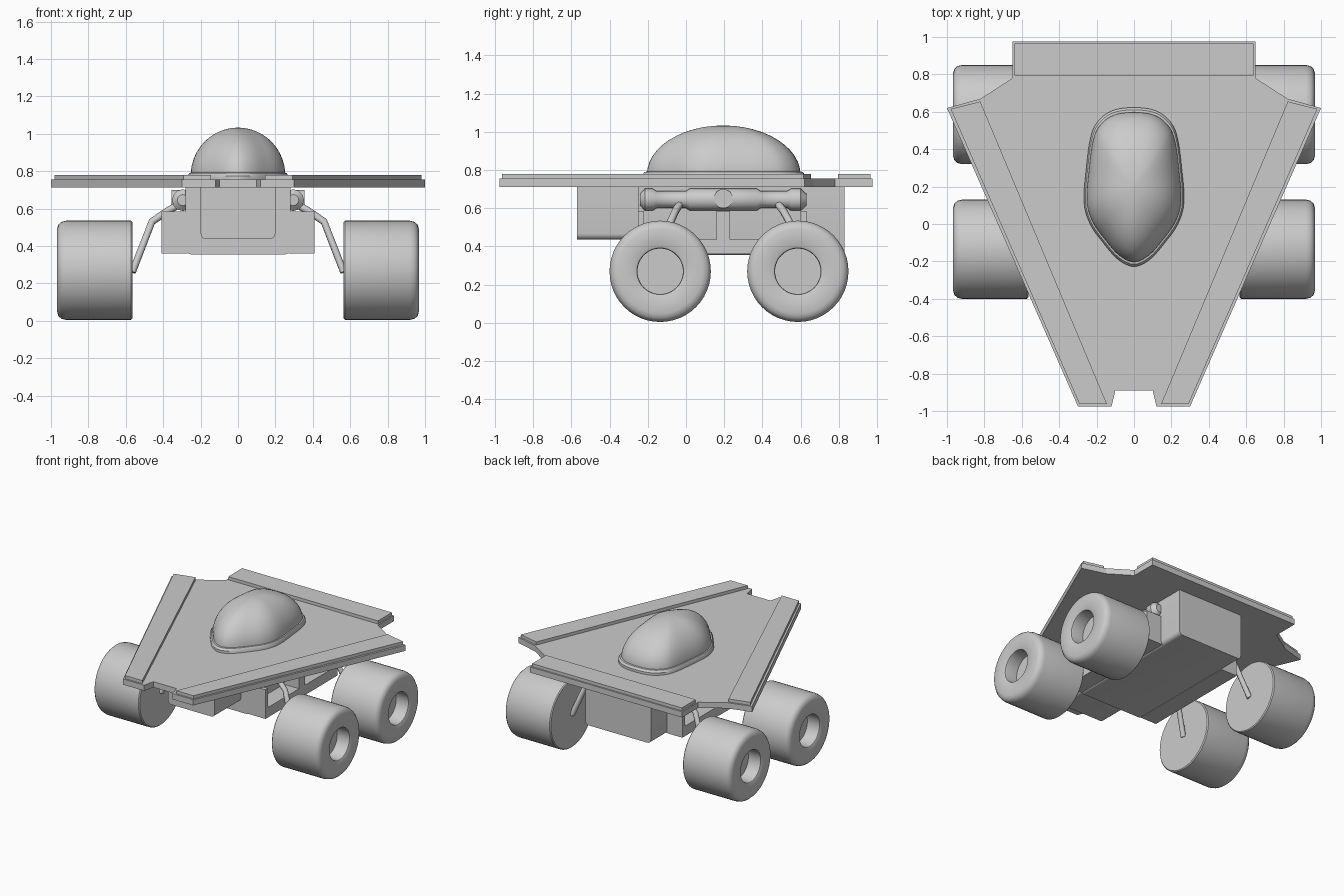
import bpy, bmesh, math
from mathutils import Vector

if "Cube" in bpy.data.objects:
    bpy.data.objects.remove(bpy.data.objects["Cube"])


def finish(name, bm, smooth=None, bevel=0):
    bmesh.ops.recalc_face_normals(bm, faces=bm.faces)
    me = bpy.data.meshes.new(name)
    bm.to_mesh(me)
    bm.free()
    ob = bpy.data.objects.new(name, me)
    bpy.context.collection.objects.link(ob)
    if bevel:
        m = ob.modifiers.new("bevel", "BEVEL")
        m.width, m.segments = bevel, 2
    if smooth:
        bpy.ops.object.select_all(action="DESELECT")
        ob.select_set(True)
        bpy.context.view_layer.objects.active = ob
        bpy.ops.object.shade_smooth_by_angle(angle=math.radians(smooth))
    return ob


def loft(name, rings, smooth=None, caps=True):
    bm = bmesh.new()
    vs = [[bm.verts.new(p) for p in r] for r in rings]
    n = len(vs[0])
    for a, b in zip(vs, vs[1:]):
        for i in range(n):
            j = (i + 1) % n
            bm.faces.new((a[i], a[j], b[j], b[i]))
    if caps:
        bm.faces.new(vs[0])
        bm.faces.new(vs[-1])
    return finish(name, bm, smooth)


def plate(name, pts, z0, z1):
    return loft(name, [[(x, y, z) for x, y in pts] for z in (z0, z1)])


def box(name, x, y, z, bevel=0):
    pts = [(x[0], y[0]), (x[1], y[0]), (x[1], y[1]), (x[0], y[1])]
    return plate(name, pts, *z)


def hull(name, w, y0, y1, z0, z1, r=0.03):
    # box with rounded lower long edges
    arc = [(w - r + r * math.sin(a), z0 + r - r * math.cos(a))
           for a in (math.radians(t) for t in (0, 22.5, 45, 67.5, 90))]
    half = arc + [(w, z1)]
    prof = half + [(-x, z) for x, z in reversed(half)]
    return loft(name, [[(x, y, z) for x, z in prof] for y in (y0, y1)], 30)


def lathe(name, prof, centre, axis, n=48, smooth=35):
    # prof: (position along axis, radius)
    rings = []
    for a, r in prof:
        ring = []
        for i in range(n):
            t = 2 * math.pi * i / n
            u, v = r * math.cos(t), r * math.sin(t)
            p = (a, u, v) if axis == "x" else (u, a, v)
            ring.append(Vector(centre) + Vector(p))
        rings.append(ring)
    return loft(name, rings, smooth)


def rod(name, path, r):
    cu = bpy.data.curves.new(name, "CURVE")
    cu.dimensions = "3D"
    cu.bevel_depth, cu.bevel_resolution, cu.use_fill_caps = r, 2, True
    sp = cu.splines.new("POLY")
    sp.points.add(len(path) - 1)
    for p, c in zip(sp.points, path):
        p.co = (*c, 1)
    ob = bpy.data.objects.new(name, cu)
    bpy.context.collection.objects.link(ob)


# Wedge deck with front notch and rear shoulders
half = [(0.10, -0.89), (0.12, -0.975), (0.30, -0.975), (1.0, 0.62),
        (0.82, 0.67), (0.65, 0.78), (0.65, 0.975)]
plate("deck", half + [(-x, y) for x, y in reversed(half)], 0.712, 0.756)
box("rear_strip", (-0.64, 0.64), (0.795, 0.965), (0.75, 0.78))

# Canopy rim and dome from one smoothed outline
ctrl = [(0, -0.228), (0.085, -0.19), (0.165, -0.10), (0.235, 0.0), (0.268, 0.12),
        (0.255, 0.3), (0.235, 0.45), (0.20, 0.54), (0.12, 0.605), (0, 0.623)]
ctrl = ctrl + [(-x, y) for x, y in ctrl[-2:0:-1]]
outline, n = [], len(ctrl)
for i in range(n):
    p0, p1, p2, p3 = (Vector(ctrl[(i + k) % n]) for k in (-1, 0, 1, 2))
    for k in range(4):
        t = k / 4
        outline.append(0.5 * (2 * p1 + (p2 - p0) * t + (2 * p0 - 5 * p1 + 4 * p2 - p3) * t * t
                              + (3 * p1 - p0 - 3 * p2 + p3) * t ** 3))


def ring(s, z):
    return [(x * s, 0.195 + (y - 0.195) * s, z) for x, y in outline]


loft("canopy_rim", [ring(1, 0.75), ring(1, 0.775), ring(0.97, 0.79), ring(0.9, 0.795)], 35)
dome = []
for i in range(13):
    a = math.radians(89 * i / 12)
    dome.append(ring(0.945 * math.cos(a), 0.775 + 0.258 * math.sin(a)))
loft("canopy", dome, 40)

# Central hull and nose box
hull("main_body", 0.28, -0.25, 0.83, 0.355, 0.72)
hull("nose_box", 0.20, -0.57, -0.2, 0.437, 0.72)

tyre = [(0.565, 0.258), (0.572, 0.265), (0.92, 0.265), (0.944, 0.259), (0.960, 0.245), (0.967, 0.222),
        (0.967, 0.130), (0.962, 0.122), (0.95, 0.119), (0.86, 0.119)]
axle = [(-0.24, 0.03), (-0.215, 0.058), (-0.175, 0.058), (-0.155, 0.045), (0.0, 0.045),
        (0.02, 0.058), (0.37, 0.058), (0.39, 0.045), (0.53, 0.045), (0.55, 0.058),
        (0.60, 0.058), (0.63, 0.03)]

for s, side in ((1, "right"), (-1, "left")):
    plate(side + "_strip", [(s * x, y) for x, y in
          ((0.145, -0.962), (0.292, -0.962), (0.98, 0.615), (0.822, 0.655))], 0.75, 0.78)

    # Side frame: floor and dividing walls around two open bays
    bx = sorted((s * 0.27, s * 0.41))
    box(side + "_frame_floor", bx, (-0.25, 0.63), (0.36, 0.437))
    for nm, y in (("front", (-0.25, -0.22)), ("middle", (0.16, 0.23)), ("rear", (0.60, 0.63))):
        box(f"{side}_{nm}_frame_wall", bx, y, (0.36, 0.585))

    # Suspension bar and pivot
    lathe(side + "_suspension_bar", axle, (s * 0.295, 0, 0.645), "y", 12)
    lathe(side + "_pivot", [(0, 0.05), (s * 0.07, 0.05)], (s * 0.285, 0.195, 0.65), "x", 24)

    # Wheels with hub recess, and bent arms
    for nm, yw, ya in (("front", -0.135, -0.03), ("rear", 0.585, 0.48)):
        lathe(f"{side}_{nm}_wheel", [(s * a, r) for a, r in tyre], (0, yw, 0.27), "x")
        ym = ya + (-0.05 if nm == "front" else 0.06)
        rod(f"{side}_{nm}_arm", [(s * 0.31, ya, 0.625), (s * 0.38, (ya + ym) / 2, 0.585),
                                 (s * 0.46, ym, 0.53), (s * 0.565, yw, 0.26)], 0.02)
